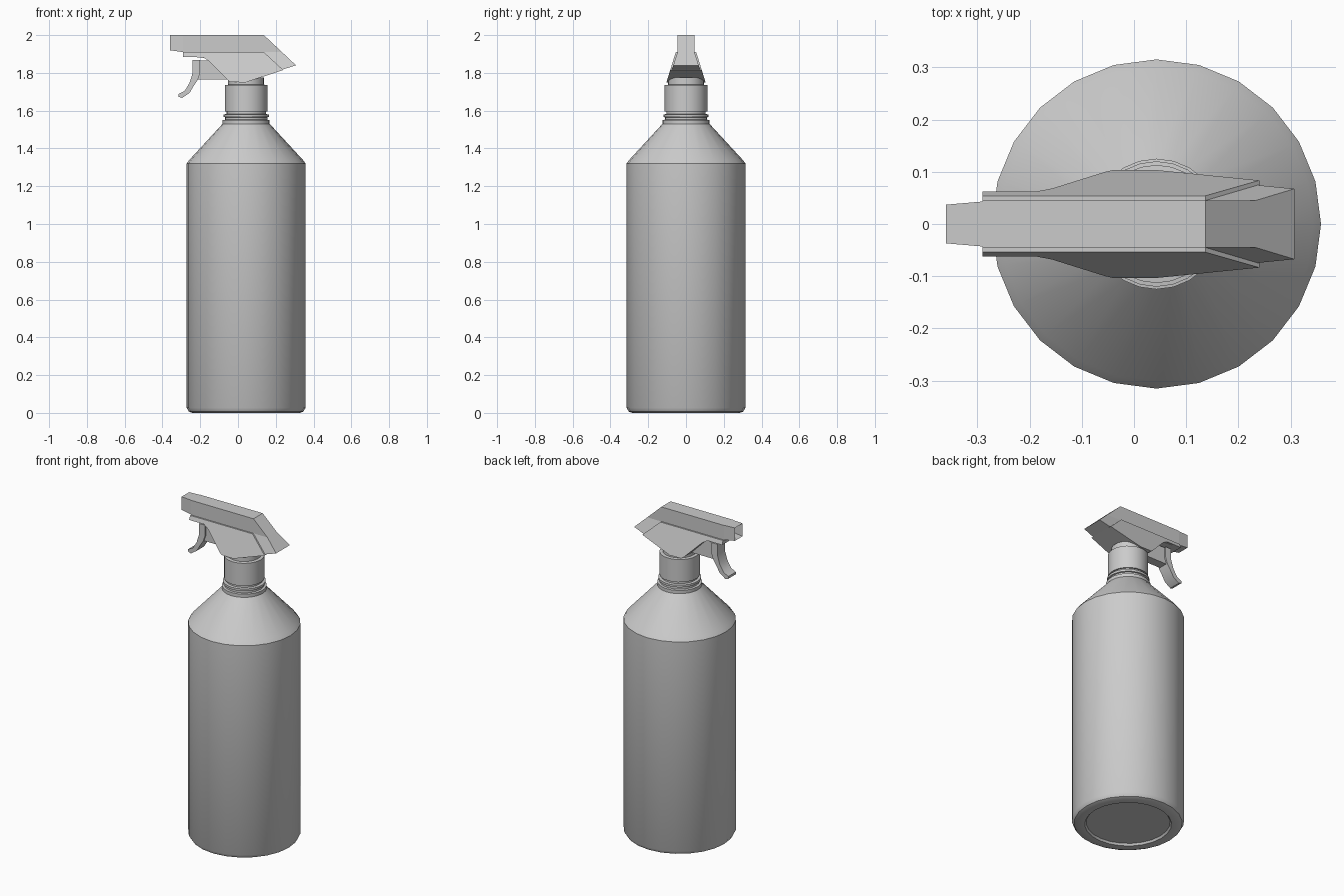
import bpy, bmesh, math

if "Cube" in bpy.data.objects:
    bpy.data.objects.remove(bpy.data.objects["Cube"])

AXIS_X = 0.043   # bottle axis
SPLIT_Z = 1.91   # height where the sprayer housing starts to flare

plastic = bpy.data.materials.new("grey_plastic")
plastic.diffuse_color = (0.6, 0.6, 0.6, 1)
plastic.use_nodes = True
plastic.node_tree.nodes["Principled BSDF"].inputs["Base Color"].default_value = plastic.diffuse_color


def finish(name, bm, smooth=False):
    bmesh.ops.remove_doubles(bm, verts=bm.verts, dist=1e-5)
    bmesh.ops.recalc_face_normals(bm, faces=bm.faces)
    mesh = bpy.data.meshes.new(name)
    bm.to_mesh(mesh)
    bm.free()
    mesh.materials.append(plastic)
    ob = bpy.data.objects.new(name, mesh)
    bpy.context.collection.objects.link(ob)
    if smooth:
        bpy.ops.object.select_all(action='DESELECT')
        ob.select_set(True)
        bpy.context.view_layer.objects.active = ob
        bpy.ops.object.shade_smooth_by_angle(angle=math.radians(32))
    return ob


def lathe(name, profile, sides=24):
    """Revolve (radius, z) points around the bottle axis and cap both ends."""
    bm = bmesh.new()
    rings = []
    for r, z in profile:
        rings.append([bm.verts.new((AXIS_X + r * math.cos(2 * math.pi * i / sides),
                                    r * math.sin(2 * math.pi * i / sides), z))
                      for i in range(sides)])
    for a, b in zip(rings, rings[1:]):
        for i in range(sides):
            j = (i + 1) % sides
            bm.faces.new((a[i], a[j], b[j], b[i]))
    bm.faces.new(rings[0])
    bm.faces.new(rings[-1])
    return finish(name, bm, True)


def slab(name, profile, half, hole=False, smooth=False):
    """Side profile of (x, z) points, mirrored in y with half width half(x, z)."""
    bm = bmesh.new()
    left = [bm.verts.new((x, -half(x, z), z)) for x, z in profile]
    right = [bm.verts.new((x, half(x, z), z)) for x, z in profile]
    bm.faces.new(left)
    bm.faces.new(right[::-1])
    n = len(profile)
    for i in range(n):
        j = (i + 1) % n
        bm.faces.new((left[i], left[j], right[j], right[i]))
    bmesh.ops.recalc_face_normals(bm, faces=bm.faces)
    if hole:  # recessed outlet in the front face
        front = min(bm.faces, key=lambda f: f.calc_center_median().x)
        bmesh.ops.inset_region(bm, faces=[front], thickness=0.02)
        for v in front.verts:
            v.co.x += 0.04
    return finish(name, bm, smooth)


# Bottle with recessed base, rounded foot, shoulder and neck rings
lathe("bottle", [(0.235, 0.012), (0.243, 0.0), (0.285, 0.0), (0.303, 0.007),
                 (0.315, 0.027), (0.315, 1.32), (0.30, 1.34), (0.125, 1.53),
                 (0.125, 1.55), (0.112, 1.552), (0.112, 1.565), (0.12, 1.567),
                 (0.12, 1.58), (0.104, 1.582), (0.104, 1.61)])

# Screw cap and the collar above it
lathe("screw_cap", [(0.10, 1.595), (0.113, 1.595), (0.113, 1.735), (0.09, 1.738)])
lathe("collar", [(0.095, 1.73), (0.095, 1.775)])

# Sprayer: top rail with sloped back
slab("top_rail", [(-0.29, 2.0), (0.137, 2.0), (0.233, SPLIT_Z), (-0.29, SPLIT_Z)],
     lambda x, z: 0.045)

# Tapered nozzle with outlet
slab("nozzle", [(-0.36, 2.0), (-0.29, 2.0), (-0.29, SPLIT_Z), (-0.36, 1.92)],
     lambda x, z: 0.037 + (x + 0.36) / 0.07 * 0.006, hole=True)

# Flared inner housing that forms the tail
slab("housing_core", [(-0.28, SPLIT_Z), (0.233, SPLIT_Z), (0.307, 1.84), (0.24, 1.819),
                      (0.04, 1.755), (-0.03, 1.757), (-0.15, 1.875), (-0.28, 1.89)],
     lambda x, z: 0.045 + (SPLIT_Z - z) * 0.32)

# Raised flared side panels
slab("side_panels", [(-0.29, SPLIT_Z), (0.137, SPLIT_Z), (0.24, 1.815), (0.04, 1.75),
                     (-0.04, 1.751), (-0.055, 1.762), (-0.157, 1.865),
                     (-0.19, 1.885), (-0.29, 1.885)],
     lambda x, z: 0.054 + (SPLIT_Z - z) * 0.31)

# Trigger lever and the arm joining it to the housing
slab("trigger", [(-0.24, 1.867), (-0.24, 1.80), (-0.257, 1.746), (-0.283, 1.704),
                 (-0.315, 1.688), (-0.315, 1.674), (-0.296, 1.667), (-0.257, 1.693),
                 (-0.232, 1.735), (-0.212, 1.765), (-0.20, 1.80), (-0.20, 1.867)],
     lambda x, z: 0.037, smooth=True)
slab("trigger_arm", [(-0.21, 1.865), (-0.14, 1.865), (-0.04, 1.764), (-0.212, 1.764)],
     lambda x, z: 0.028)
